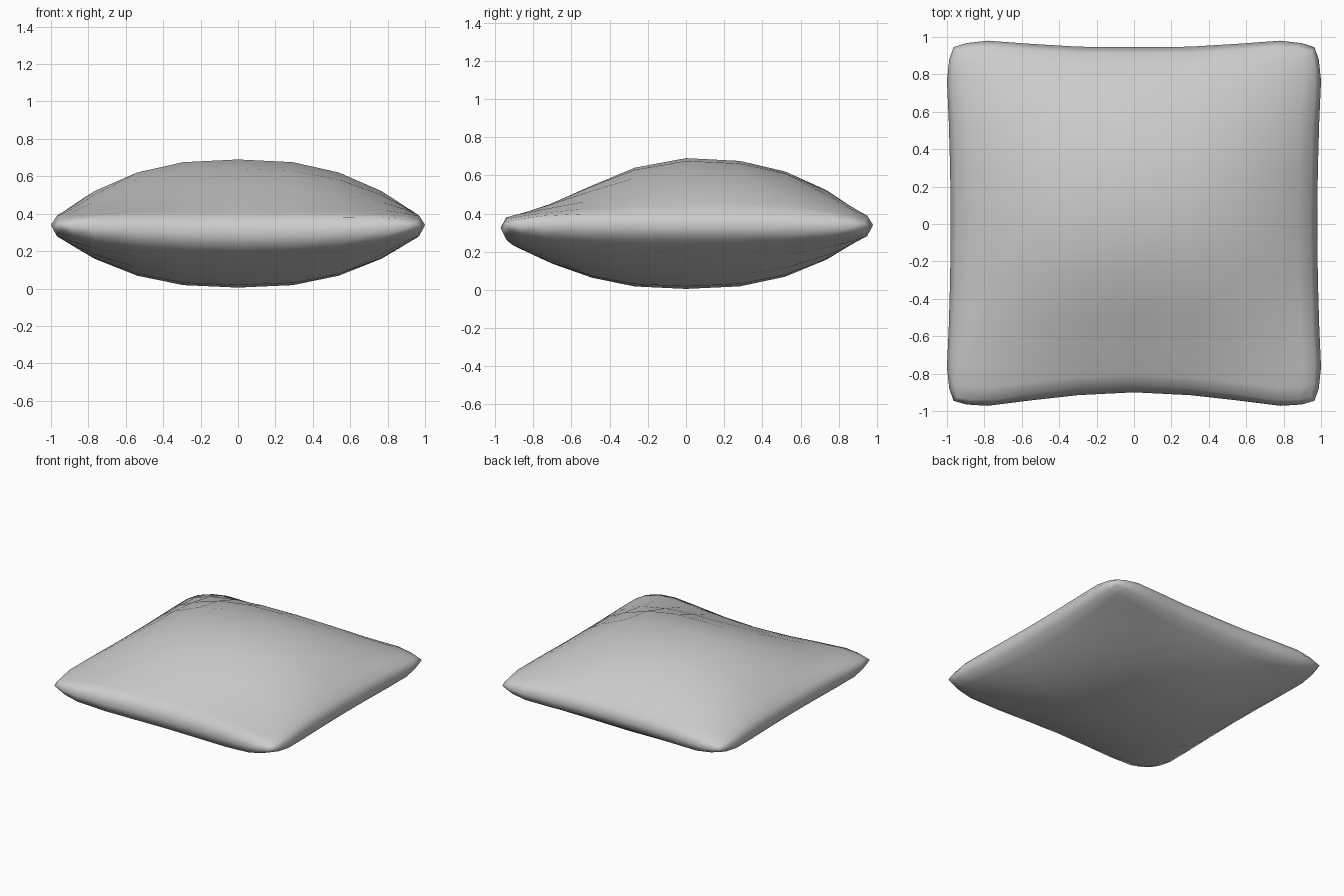
import bpy, bmesh

if "Cube" in bpy.data.objects:
    bpy.data.objects.remove(bpy.data.objects["Cube"])

# Half-span knots (fraction of the edge) and puff profiles at those knots
K = [0, .31, .57, .81, .93, 1]
PUFF = [1, .95, .76, .42, .17, 0]
FRONT_PUFF = [1, .83, .52, .22, .09, 0]      # flatter front half of the top
SIDE = [.98, .983, .99, 1.0, .988, .965]     # seam outline, left and right
BACK = [.945, .948, .963, .98, .967, .945]
FRONT = [.90, .915, .943, .972, .965, .945]
N = len(K) - 1
IDX = range(-N, N + 1)


def knot(i):
    return K[abs(i)] * (1 if i >= 0 else -1)


def spot(i, j, inset):
    """Plan position on the pinched square."""
    u, v = knot(i), knot(j)
    mix = inset * (1 - .45 * (abs(u * v)) ** 6)
    x = u * (SIDE[abs(j)] - mix)
    y = v * ((BACK if j >= 0 else FRONT)[abs(i)] - mix)
    return x, y


def edge_terms(i, j):
    u, v = knot(i), knot(j)
    open_side = 1 - abs(u * v) ** 6
    dip = (1 - u * u) * ((1 - v) / 2) ** 4
    return open_side, dip


def top_z(i, j):
    e, d = edge_terms(i, j)
    g = (PUFF if j >= 0 else FRONT_PUFF)[abs(j)]
    return .36 + .04 * e - .025 * d * (1 - g) + .29 * PUFF[abs(i)] * g


def bottom_z(i, j):
    e, d = edge_terms(i, j)
    g = PUFF[abs(j)]
    return .31 - .04 * e - .055 * d * (1 - g) - .265 * PUFF[abs(i)] * g


bm = bmesh.new()


# Puffed top and bottom panels
def panel(height, inset, flip):
    vs = {(i, j): bm.verts.new((*spot(i, j, inset), height(i, j)))
          for i in IDX for j in IDX}
    for i in range(-N, N):
        for j in range(-N, N):
            f = [vs[i, j], vs[i + 1, j], vs[i + 1, j + 1], vs[i, j + 1]]
            bm.faces.new(f[::-1] if flip else f)
    return vs


top = panel(top_z, .035, False)
bottom = panel(bottom_z, .035, True)

# Rounded rim joining the panels
ring = ([(i, -N) for i in range(-N, N)] + [(N, j) for j in range(-N, N)]
        + [(i, N) for i in range(N, -N, -1)] + [(-N, j) for j in range(N, -N, -1)])
seam = {}
for i, j in ring:
    e, d = edge_terms(i, j)
    seam[i, j] = bm.verts.new((*spot(i, j, 0), .34 - .045 * d))
for k, a in enumerate(ring):
    b = ring[(k + 1) % len(ring)]
    bm.faces.new([seam[a], seam[b], top[b], top[a]])
    bm.faces.new([bottom[a], bottom[b], seam[b], seam[a]])

bmesh.ops.recalc_face_normals(bm, faces=bm.faces)
mesh = bpy.data.meshes.new("cushion")
bm.to_mesh(mesh)
bm.free()
cushion = bpy.data.objects.new("cushion", mesh)
bpy.context.collection.objects.link(cushion)
for p in mesh.polygons:
    p.use_smooth = True
